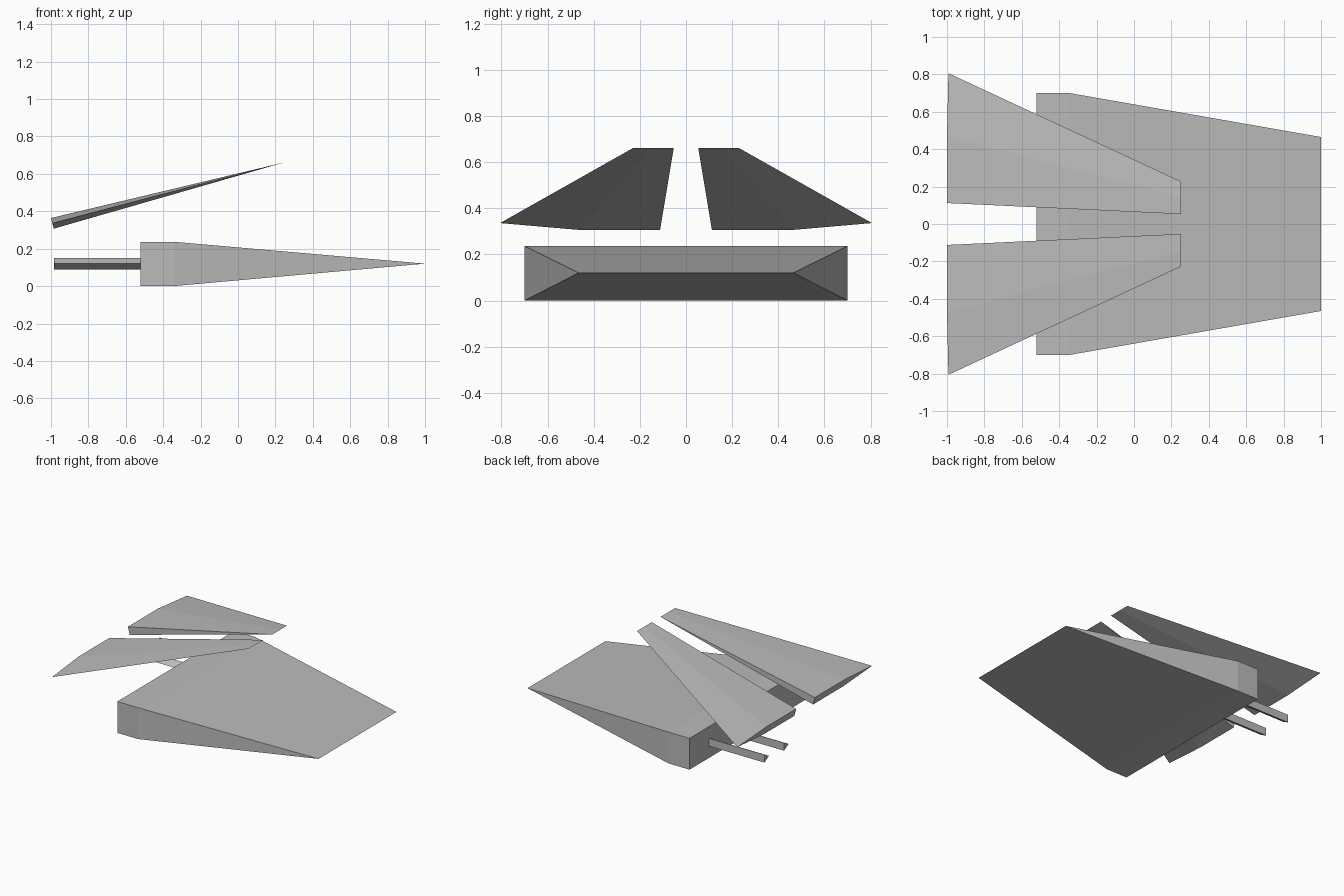
import bpy
import bmesh

cube = bpy.data.objects.get("Cube")
if cube:
    bpy.data.objects.remove(cube, do_unlink=True)

# One plain grey for the whole model
grey = bpy.data.materials.new("plain_grey")
grey.use_nodes = True
colour = (0.5, 0.5, 0.5, 1)
grey.diffuse_color = colour
grey.node_tree.nodes["Principled BSDF"].inputs["Base Color"].default_value = colour


def loft(name, rings):
    """Skin matching cross-sections, cap the ends and weld tapered edges."""
    bm = bmesh.new()
    loops = [[bm.verts.new(p) for p in ring] for ring in rings]
    n = len(loops[0])
    for a, b in zip(loops, loops[1:]):
        for i in range(n):
            j = (i + 1) % n
            bm.faces.new((a[i], a[j], b[j], b[i]))
    bm.faces.new(loops[0])
    bm.faces.new(loops[-1])
    bmesh.ops.remove_doubles(bm, verts=bm.verts, dist=0.0005)
    bmesh.ops.recalc_face_normals(bm, faces=bm.faces)
    mesh = bpy.data.meshes.new(name)
    bm.to_mesh(mesh)
    bm.free()
    mesh.materials.append(grey)
    obj = bpy.data.objects.new(name, mesh)
    bpy.context.collection.objects.link(obj)
    return obj


def body_section(x, y, z_low, z_high):
    return [(x, -y, z_low), (x, y, z_low), (x, y, z_high), (x, -y, z_high)]


# Wedge body: short block, then a taper to a sharp edge
loft("wedge_body", [
    body_section(-0.52, 0.70, 0, 0.237),
    body_section(-0.345, 0.70, 0, 0.237),
    body_section(1, 0.465, 0.12, 0.12),
])

# Raised fins: thick trailing end, sharp outer side, knife-edge tip
inner, ridge, outer = (0.25, 0.053, 0.662), (0.25, 0.145, 0.662), (0.25, 0.228, 0.662)
fin = loft("raised_fins", [
    [(-1, 0.112, 0.364), (-1, 0.47, 0.364), (-0.992, 0.806, 0.336),
     (-0.985, 0.47, 0.307), (-0.985, 0.112, 0.307)],
    [inner, ridge, outer, ridge, inner],
])
mirror = fin.modifiers.new("mirror", "MIRROR")
mirror.use_axis = (False, True, False)
mirror.use_clip = False
mirror.use_mirror_merge = False

# Two triangular prongs projecting from one half of the blunt end
for name, y in (("inner_prong", 0.235), ("outer_prong", 0.47)):
    loft(name, [
        [(x, y, 0.09), (x, y, 0.15), (x, y - 0.055, 0.12)]
        for x in (-0.985, -0.52)
    ])
